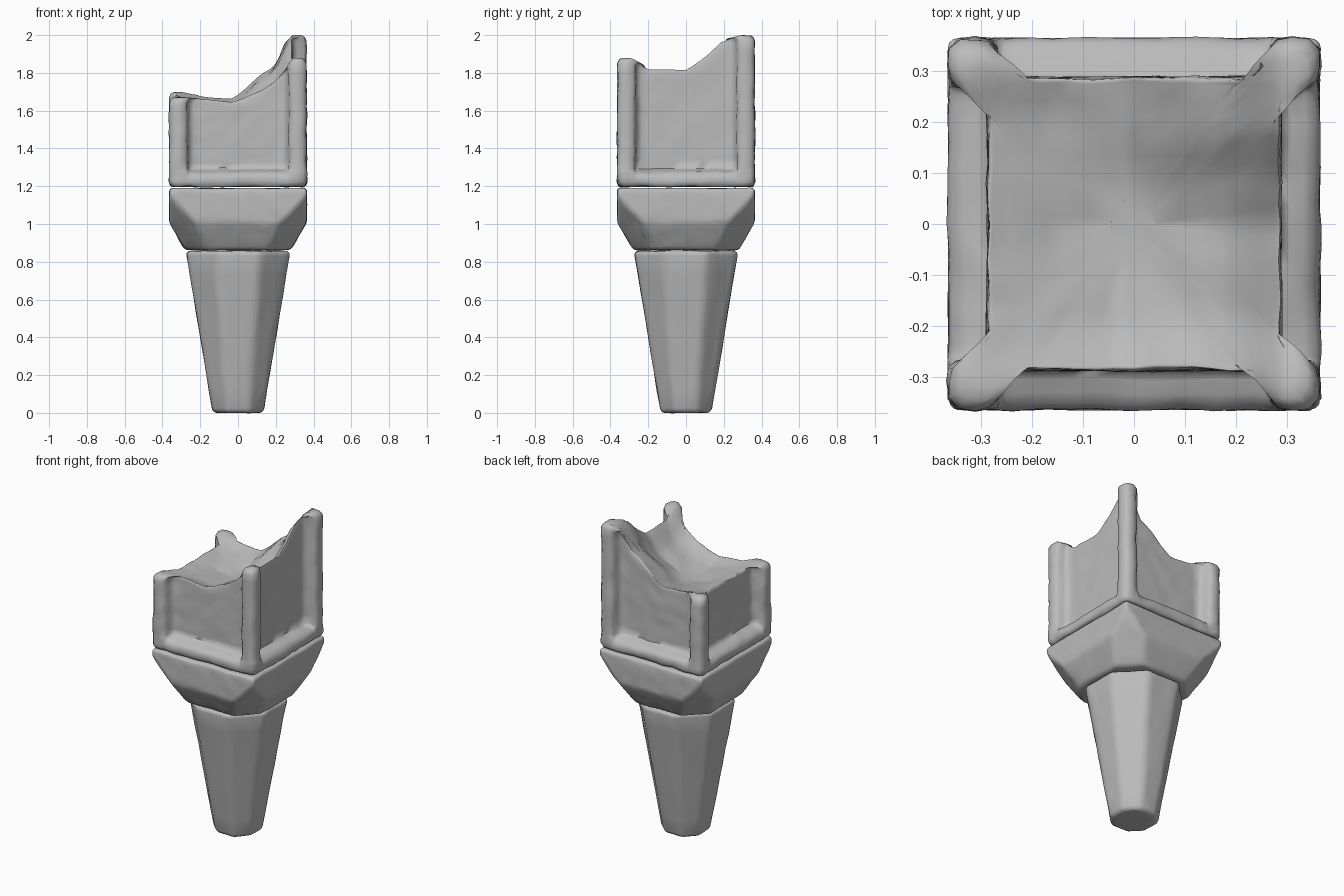
import bpy, bmesh, math
from mathutils import Vector, noise

old = bpy.data.objects.get("Cube")
if old:
    bpy.data.objects.remove(old)

stone = bpy.data.materials.new("grey_stone")
stone.use_nodes = True
grey = (0.5, 0.5, 0.5, 1)
stone.diffuse_color = grey
stone.node_tree.nodes["Principled BSDF"].inputs["Base Color"].default_value = grey


def finish(bm, name, rough):
    # Chip the surface slightly, then shade it smooth
    for v in bm.verts:
        v.co += noise.noise_vector(v.co * 14) * rough
    bmesh.ops.recalc_face_normals(bm, faces=bm.faces)
    mesh = bpy.data.meshes.new(name)
    bm.to_mesh(mesh)
    bm.free()
    mesh.materials.append(stone)
    obj = bpy.data.objects.new(name, mesh)
    bpy.context.collection.objects.link(obj)
    bpy.ops.object.select_all(action='DESELECT')
    obj.select_set(True)
    bpy.context.view_layer.objects.active = obj
    bpy.ops.object.shade_smooth_by_angle(angle=math.radians(65))


def octagon(half, flat, z):
    return [Vector((sx * a, sy * b, z)) for sx in (-1, 1) for sy in (-1, 1)
            for a, b in ((half, flat), (flat, half))]


def worn_hull(name, points, bevel, rough):
    bm = bmesh.new()
    for p in points:
        bm.verts.new(p)
    bmesh.ops.convex_hull(bm, input=bm.verts)
    bmesh.ops.dissolve_limit(bm, angle_limit=0.02, verts=bm.verts, edges=bm.edges)
    bmesh.ops.bevel(bm, geom=bm.edges[:], offset=bevel, segments=3,
                    profile=0.5, affect='EDGES', clamp_overlap=True)
    bmesh.ops.triangulate(bm, faces=bm.faces)
    for _ in range(3):
        long = [e for e in bm.edges if e.calc_length() > 0.08]
        bmesh.ops.subdivide_edges(bm, edges=long, cuts=1)
        bmesh.ops.triangulate(bm, faces=bm.faces)
    finish(bm, name, rough)


# Tapered eight-sided foot
worn_hull("tapered_foot", octagon(0.134, 0.058, 0) + octagon(0.276, 0.115, 0.858), 0.026, 0.004)

# Collar that passes from an octagon to a square
square = [Vector((x, y, z)) for x in (-0.364, 0.364) for y in (-0.364, 0.364) for z in (1.14, 1.19)]
worn_hull("collar", octagon(0.28, 0.16, 0.862) + octagon(0.364, 0.225, 1.01) + square, 0.02, 0.004)

# Broken top: heights along each edge, blended across the middle
R = 0.29
FRONT = [(-R, 1.67), (-.15, 1.66), (-.03, 1.65), (.1, 1.70), (.2, 1.76), (.25, 1.82), (R, 1.88)]
BACK = [(-R, 1.70), (-.15, 1.67), (-.02, 1.665), (.05, 1.73), (.1, 1.78), (.2, 1.84), (.25, 1.96), (R, 2.0)]
LEFT = [(-R, 1.67), (-.2, 1.66), (.2, 1.66), (R, 1.70)]
RIGHT = [(-R, 1.88), (-.2, 1.83), (0, 1.825), (.1, 1.89), (.18, 1.97), (R, 2.0)]


def lerp(table, t):
    for (a, za), (b, zb) in zip(table, table[1:]):
        if t <= b:
            return za + (zb - za) * (t - a) / (b - a)
    return table[-1][1]


def top(x, y):
    x, y = max(-R, min(R, x)), max(-R, min(R, y))
    a, b = (x / R + 1) / 2, (y / R + 1) / 2
    edges = ((1 - b) * lerp(FRONT, x) + b * lerp(BACK, x)
             + (1 - a) * lerp(LEFT, y) + a * lerp(RIGHT, y))
    corners = ((1 - b) * ((1 - a) * FRONT[0][1] + a * FRONT[-1][1])
               + b * ((1 - a) * BACK[0][1] + a * BACK[-1][1]))
    return edges - corners


# Outline of one side: corner post, slope, recessed panel, slope, corner post
half = [(-0.342, .362), (-0.31, .365), (-0.283, .36), (-0.269, .345), (-0.265, .315),
        (-0.253, .297), (-0.235, .287)]
side = half + [(i * 0.04, .287) for i in range(-5, 6)] + [(-u, d) for u, d in reversed(half)]


def outline(recess):
    # recess 0 gives the plain block, 1 gives the full depth of the panels
    pts = []
    for k in range(4):
        c, s = round(math.cos(k * math.pi / 2)), round(math.sin(k * math.pi / 2))
        for u, d in side:
            x, y = u, -(0.364 + (d - 0.364) * recess)
            pts.append((c * x - s * y, s * x + c * y))
    return pts


bm = bmesh.new()
plain, framed = outline(0), outline(1)
rings = []


def ring(points, height, scale=1.0):
    rings.append([bm.verts.new((x * scale, y * scale, height(x * scale, y * scale)))
                  for x, y in points])


# Bottom rail, rounded in to the panels
for z, scale in ((1.198, 0.955), (1.204, 0.98), (1.222, 1), (1.245, 1)):
    ring(plain, lambda x, y: z, scale)
for z, recess in ((1.264, 0.12), (1.278, 0.4), (1.286, 0.75)):
    ring(outline(recess), lambda x, y: z)
# Posts and recessed panels
for i in range(13):
    f = i / 12
    ring(framed, lambda x, y: 1.295 + (top(x, y) - 0.03 - 1.295) * f)
# Rounded rim, easing from the framed outline to a square inside it
for blend, drop in ((0.1, 0.012), (0.25, 0.002), (0.5, 0), (0.75, 0), (1, 0)):
    ring([(x + (0.75 * p - x) * blend, y + (0.75 * q - y) * blend)
          for (x, y), (p, q) in zip(framed, plain)], lambda x, y: top(x, y) - drop)
# Hollow broken surface
for scale in (0.67, 0.58, 0.48, 0.37, 0.25, 0.12):
    ring(plain, top, scale)
for low, high in zip(rings, rings[1:]):
    for i in range(len(low)):
        j = (i + 1) % len(low)
        bm.faces.new((low[i], low[j], high[j], high[i]))
bm.faces.new(rings[0])
bm.faces.new(rings[-1])
finish(bm, "broken_block", 0.007)
